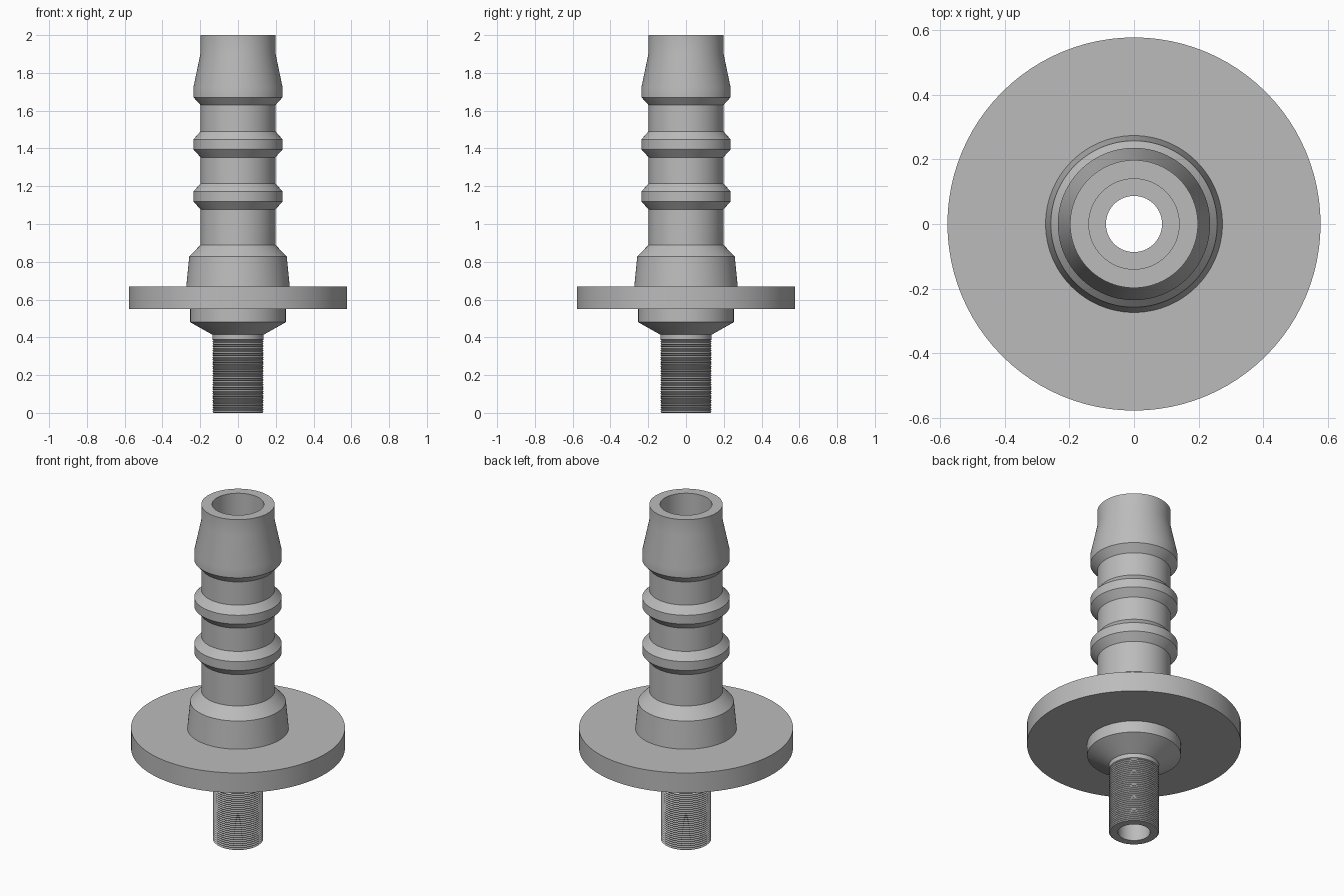
import bpy
import math

SEGMENTS = 96
BORE, NECK, BARB = 0.14, 0.198, 0.236    # main radii
STEM, PILOT = 0.136, 0.087
STEP_Z = 0.50                            # floor of the wide bore

cube = bpy.data.objects.get("Cube")
if cube:
    bpy.data.objects.remove(cube, do_unlink=True)

grey = bpy.data.materials.new("plain grey")
grey.use_nodes = True
colour = (0.5, 0.5, 0.5, 1)
grey.diffuse_color = colour
grey.node_tree.nodes["Principled BSDF"].inputs["Base Color"].default_value = colour


def revolve(name, profile, sharp=25):
    """Turn a (radius, height) outline around z; outline runs up the outside."""
    verts, faces = [], []
    for r, z in profile:
        for s in range(SEGMENTS):
            a = math.tau * s / SEGMENTS
            verts.append((r * math.cos(a), r * math.sin(a), z))
    for i in range(len(profile) - 1):
        low, high = i * SEGMENTS, (i + 1) * SEGMENTS
        for s in range(SEGMENTS):
            t = (s + 1) % SEGMENTS
            faces.append((low + s, low + t, high + t, high + s))
    mesh = bpy.data.meshes.new(name)
    mesh.from_pydata(verts, [], faces)
    mesh.materials.append(grey)
    obj = bpy.data.objects.new(name, mesh)
    bpy.context.collection.objects.link(obj)
    bpy.ops.object.select_all(action="DESELECT")
    obj.select_set(True)
    bpy.context.view_layer.objects.active = obj
    bpy.ops.object.shade_smooth_by_angle(angle=math.radians(sharp))
    return obj


# Hose tail: neck with two ridges, long tapered tip, rim and wide bore
tail = [(NECK, 0.89)]
for z in (1.077, 1.353):
    tail += [(NECK, z), (BARB, z + 0.042), (BARB, z + 0.095), (NECK, z + 0.138)]
tail += [(NECK, 1.629), (BARB, 1.671), (BARB, 1.724), (NECK, 1.905),
         (NECK, 2.0), (BORE, 2.0), (BORE, STEP_Z), (PILOT, STEP_Z)]
revolve("hose_tail", tail, 20)

# Tapered collar above the flange
revolve("collar", [(0.274, 0.668), (0.258, 0.828), (NECK, 0.89)])

# Flange disc
revolve("flange", [(0.253, 0.549), (0.578, 0.549), (0.578, 0.668), (0.274, 0.668)])

# Shoulder narrowing to the stem
revolve("shoulder", [(STEM, 0.414), (0.253, 0.48), (0.253, 0.549)])

# Threaded stem with its pilot bore
turns, thread_top = 32, 0.384
pitch = thread_top / turns
stem = [(PILOT, STEP_Z), (PILOT, 0), (STEM - 0.006, 0)]
for n in range(turns):
    stem += [(STEM, (n + 0.5) * pitch), (STEM - 0.006, (n + 1) * pitch)]
stem += [(STEM, thread_top + 0.004), (STEM, 0.414)]
revolve("threaded_stem", stem)
